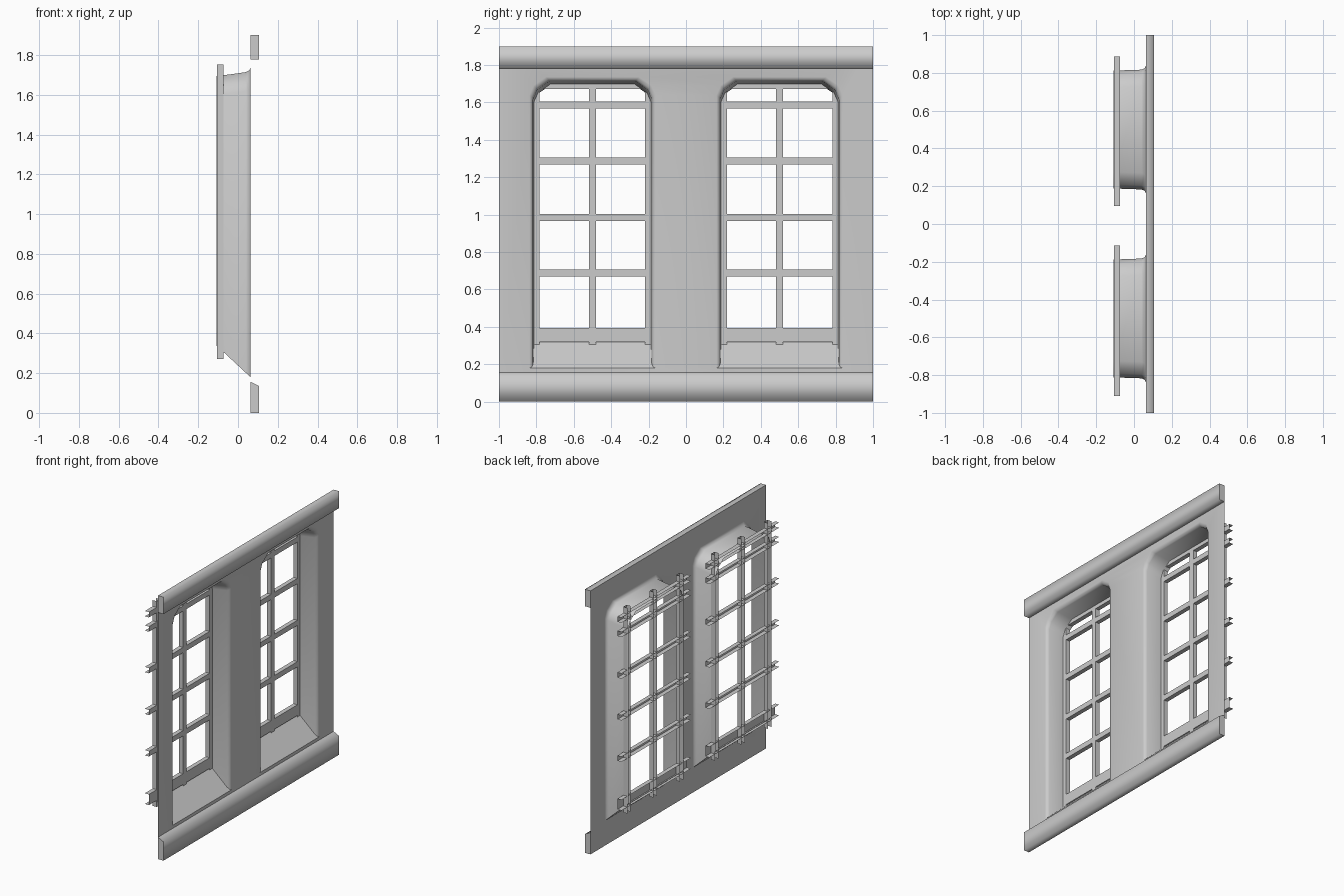
import bpy, bmesh

if "Cube" in bpy.data.objects:
    bpy.data.objects.remove(bpy.data.objects["Cube"])

WX = 0.0625          # plane of the wall sheet
CENTRES = (-0.5, 0.5)


def finish(bm, name, angle=None):
    me = bpy.data.meshes.new(name)
    bm.to_mesh(me)
    bm.free()
    ob = bpy.data.objects.new(name, me)
    bpy.context.collection.objects.link(ob)
    if angle:
        bpy.ops.object.select_all(action='DESELECT')
        ob.select_set(True)
        bpy.context.view_layer.objects.active = ob
        bpy.ops.object.shade_smooth_by_angle(angle=angle)
    return ob


def loop_edges(bm, vs):
    return [bm.edges.new((vs[i], vs[(i + 1) % len(vs)])) for i in range(len(vs))]


def opening(x, w, top, cy):
    """Window outline with clipped top corners and a sloping sill."""
    low = 0.18 + (WX - x) * 0.93
    half = [(w, low), (w, top - 0.096), (w - 0.022, top - 0.046), (w - 0.088, top)]
    pts = half + [(-y, z) for y, z in reversed(half)]
    return [(x, cy + y, z) for y, z in pts]


# Wall sheet with two flared window reveals
bm = bmesh.new()
rect = [bm.verts.new((WX, y, z)) for y, z in ((-1, 0), (1, 0), (1, 1.9), (-1, 1.9))]
edges = loop_edges(bm, rect)
sections = [(WX, 0.337, 1.736), (0.057, 0.325, 1.723), (0.040, 0.317, 1.714),
            (-0.108, 0.312, 1.693)]
holes = []
for cy in CENTRES:
    rings = [[bm.verts.new(p) for p in opening(x, w, t, cy)] for x, w, t in sections]
    holes.append(rings)
    edges += loop_edges(bm, rings[0])
bmesh.ops.triangle_fill(bm, use_beauty=True, use_dissolve=False, edges=edges, normal=(1, 0, 0))
for rings in holes:
    for a, b in zip(rings, rings[1:]):
        n = len(a)
        for i in range(n):
            j = (i + 1) % n
            bm.faces.new((a[i], a[j], b[j], b[i]))
bmesh.ops.recalc_face_normals(bm, faces=bm.faces)
bm.faces.ensure_lookup_table()
flat = max(bm.faces, key=lambda f: abs(f.normal.x))
if flat.normal.x < 0:
    bmesh.ops.reverse_faces(bm, faces=bm.faces)
finish(bm, "wall", 0.75)


# Rails along the top and bottom of the wall, softly shaded
def rail(name, profile):
    bm = bmesh.new()
    a = [bm.verts.new((x, -1, z)) for x, z in profile]
    b = [bm.verts.new((x, 1, z)) for x, z in profile]
    for i in range(len(a) - 1):
        bm.faces.new((a[i], b[i], b[i + 1], a[i + 1])).smooth = True
    bm.faces.new(a)
    bm.faces.new(b[::-1])
    finish(bm, name)


rail("top_rail", [(WX, 1.778), (0.106, 1.778), (0.106, 1.9), (WX, 1.9)])
rail("bottom_rail", [(WX, 0), (0.106, 0), (0.106, 0.135), (WX, 0.157)])


# Glazing bars: channels open to the rear and at the ends
def bar(bm, y0, y1, z0, z1, upright):
    xf, xb = -0.074, -0.106

    def face(*pts):
        bm.faces.new([bm.verts.new(p) for p in pts])
    face((xf, y0, z0), (xf, y1, z0), (xf, y1, z1), (xf, y0, z1))
    if upright:
        face((xb, y0, z0), (xf, y0, z0), (xf, y0, z1), (xb, y0, z1))
        face((xf, y1, z0), (xb, y1, z0), (xb, y1, z1), (xf, y1, z1))
    else:
        face((xb, y0, z0), (xb, y1, z0), (xf, y1, z0), (xf, y0, z0))
        face((xf, y0, z1), (xf, y1, z1), (xb, y1, z1), (xb, y0, z1))


for side, cy, lo, hi in (("left", -0.5, -0.91, -0.115), ("right", 0.5, 0.095, 0.887)):
    bm = bmesh.new()
    for dy in (-0.301, 0, 0.301):
        bar(bm, cy + dy - 0.019, cy + dy + 0.019, 0.27, 1.753, True)
    for z0, z1 in ((0.318, 0.395), (0.668, 0.706), (0.967, 1.004),
                   (1.268, 1.306), (1.568, 1.605), (1.671, 1.709)):
        bar(bm, lo, hi, z0, z1, False)
    bmesh.ops.remove_doubles(bm, verts=bm.verts, dist=1e-5)
    finish(bm, side + "_glazing_bars")
